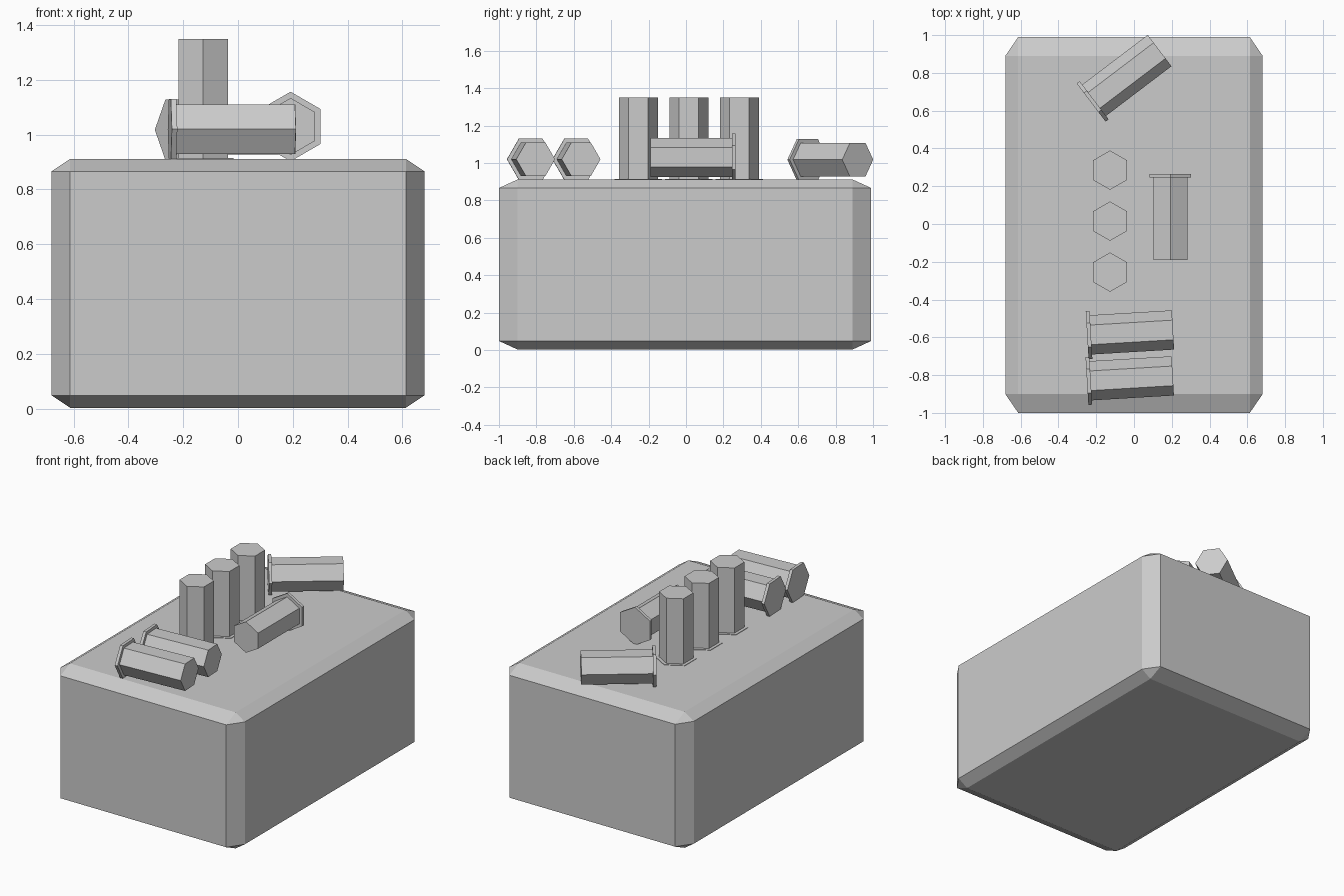
import bpy, bmesh
from math import radians, sin, cos, pi

if "Cube" in bpy.data.objects:
    bpy.data.objects.remove(bpy.data.objects["Cube"])


def make_object(name, bm):
    bmesh.ops.recalc_face_normals(bm, faces=bm.faces)
    mesh = bpy.data.meshes.new(name)
    bm.to_mesh(mesh)
    bm.free()
    obj = bpy.data.objects.new(name, mesh)
    bpy.context.collection.objects.link(obj)
    return obj


def make_shell(name, base, rotation):
    """Hexagonal cartridge with a rim; base is the centre of the rim end."""
    bm = bmesh.new()
    profile = [(0.0, 0.127), (0.02, 0.127), (0.02, 0.104), (0.455, 0.104)]
    rings = []
    for z, r in profile:
        rings.append([bm.verts.new((r * cos(pi / 2 + i * pi / 3),
                                    r * sin(pi / 2 + i * pi / 3), z))
                      for i in range(6)])
    for a, b in zip(rings, rings[1:]):
        for i in range(6):
            j = (i + 1) % 6
            bm.faces.new((a[i], a[j], b[j], b[i]))
    bm.faces.new(rings[0])
    bm.faces.new(rings[-1])
    obj = make_object(name, bm)
    obj.location = base
    obj.rotation_euler = [radians(a) for a in rotation]
    return obj


# Box: unit cube bevelled first, then stretched, so chamfers follow the size
bm = bmesh.new()
bmesh.ops.create_cube(bm, size=1)
bmesh.ops.bevel(bm, geom=bm.edges[:], offset=0.05, segments=1,
                affect='EDGES', profile=0.5)
bmesh.ops.scale(bm, vec=(1.362, 1.99, 0.909), verts=bm.verts)
bmesh.ops.translate(bm, vec=(0, -0.005, 0.4575), verts=bm.verts)
make_object("box", bm)

# Row of upright shells, rims slightly sunk into the box top
for i, y in enumerate((-0.255, 0.015, 0.285)):
    make_shell(f"upright_shell_{i + 1}", (-0.127, y, 0.895), (0, 0, 0))

# Loose shells lying on the box
make_shell("lying_shell_front", (-0.249, -0.831, 1.02), (0, 90, 3.4))
make_shell("lying_shell_second", (-0.248, -0.588, 1.02), (0, 90, 3.4))
make_shell("lying_shell_back", (-0.227, 0.643, 1.018), (0, 90, 37.2))
make_shell("lying_shell_right", (0.192, 0.265, 1.03), (90, 0, 0))
